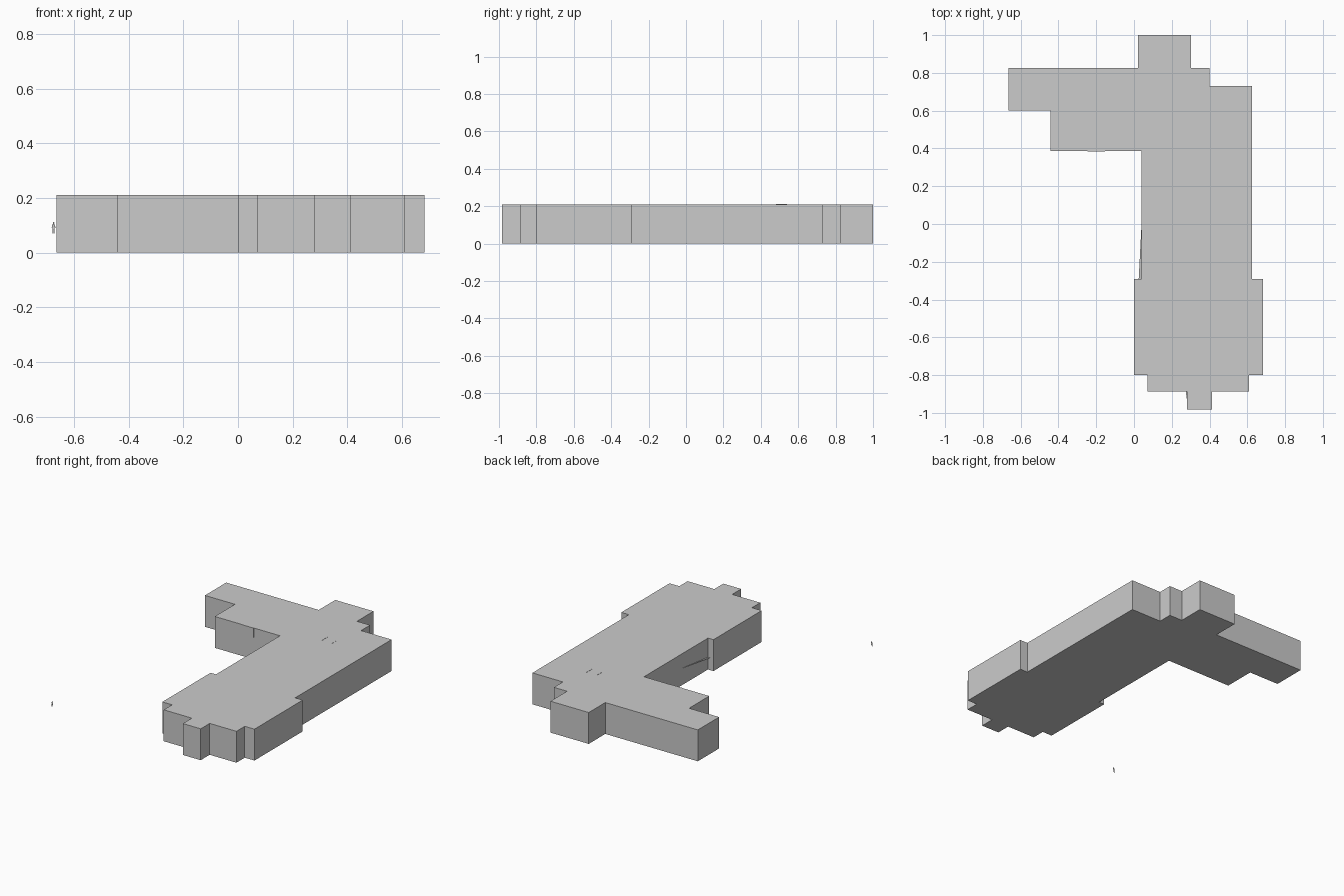
import bpy, bmesh


def make(name, bm):
    bmesh.ops.recalc_face_normals(bm, faces=bm.faces)
    mesh = bpy.data.meshes.new(name)
    bm.to_mesh(mesh)
    bm.free()
    ob = bpy.data.objects.new(name, mesh)
    bpy.context.collection.objects.link(ob)
    return ob


def polygon(name, points, rise=None):
    """Flat polygon, optionally extruded along the given vector."""
    bm = bmesh.new()
    face = bm.faces.new([bm.verts.new(p) for p in points])
    if rise:
        new = bmesh.ops.extrude_face_region(bm, geom=[face], use_keep_orig=True)["geom"]
        verts = [g for g in new if isinstance(g, bmesh.types.BMVert)]
        bmesh.ops.translate(bm, verts=verts, vec=rise)
    return make(name, bm)


H = 0.21

# Main building: stepped L-shaped footprint with a flat roof
plan = [(0.02, 1.0), (0.02, 0.825), (-0.665, 0.825), (-0.665, 0.6),
        (-0.443, 0.6), (-0.443, 0.387), (0.04, 0.387), (0.04, -0.29),
        (0, -0.29), (0, -0.8), (0.072, -0.8), (0.072, -0.888),
        (0.28, -0.888), (0.28, -0.983), (0.412, -0.983), (0.412, -0.888),
        (0.61, -0.888), (0.61, -0.8), (0.682, -0.8), (0.682, -0.29),
        (0.626, -0.29), (0.626, 0.73), (0.4, 0.73), (0.4, 0.825),
        (0.303, 0.825), (0.303, 1.0)]
polygon("building", [(x, y, 0) for x, y in plan], (0, 0, H))

# Window panel on the front wall of the side wing
window = [(-0.245, H), (-0.245, 0.149), (-0.241, 0.145),
          (-0.157, 0.145), (-0.153, 0.149), (-0.153, H)]
polygon("window_panel", [(x, 0.387, z) for x, z in window], (0, -0.002, 0))

# Thin sloping ledges in the wall corners
polygon("side_ledge", [(0.04, 0, 0.115), (0.04, -0.29, 0.082), (0.025, -0.29, 0.082)])
polygon("front_ledge", [(0.28, -0.888, 0.08), (0.28, -0.93, 0.08), (0.274, -0.888, 0.08)])

# Two small roof seams
for i, x in enumerate((0.285, 0.36)):
    polygon(f"roof_seam_{i + 1}",
            [(x, 0.48, H), (x + 0.003, 0.48, H), (x + 0.003, 0.54, H), (x, 0.54, H)],
            (0, 0, 0.001))

# Flat standing scale figure: half silhouette mirrored about its centre
half = [(0.0018, 0.111), (0.003, 0.108), (0.0015, 0.104), (0.005, 0.102),
        (0.007, 0.09), (0.0055, 0.089), (0.0035, 0.097), (0.004, 0.088),
        (0.0035, 0.069), (0.001, 0.069), (0.0006, 0.086)]
outline = half + [(-x, z) for x, z in reversed(half)]
polygon("scale_figure", [(x - 0.675, -1.0, z) for x, z in outline])
